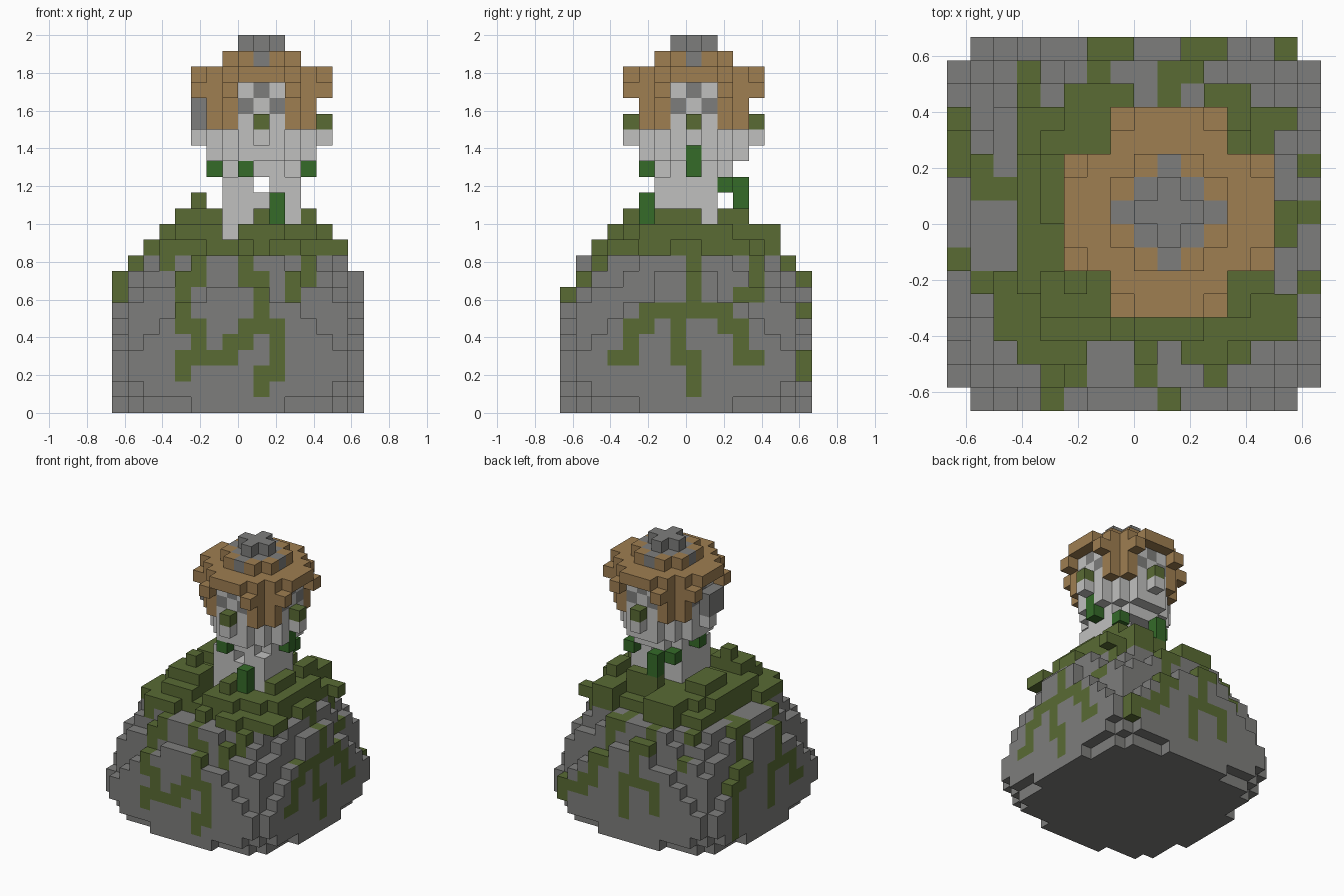
import bpy, bmesh
from mathutils import Vector

cube = bpy.data.objects.get("Cube")
if cube:
    bpy.data.objects.remove(cube, do_unlink=True)

UNIT = 2 / 24          # size of one block
MIDDLE = 8             # grid index of the model's centre
HEAD = (9, 8)          # grid column on which the tower is centred

COLOURS = {
    "rock_grey": (0.208, 0.208, 0.202),
    "moss_green": (0.1, 0.147, 0.034),
    "pale_stone": (0.53, 0.53, 0.52),
    "thatch_brown": (0.345, 0.21, 0.083),
    "crystal_green": (0.035, 0.145, 0.022),
}


def make_material(name, rgb):
    material = bpy.data.materials.new(name)
    material.use_nodes = True
    colour = (*rgb, 1.0)
    material.diffuse_color = colour
    shader = next(n for n in material.node_tree.nodes if n.type == "BSDF_PRINCIPLED")
    shader.inputs["Base Color"].default_value = colour
    shader.inputs["Roughness"].default_value = 1.0
    return material


MATERIALS = {name: make_material(name, rgb) for name, rgb in COLOURS.items()}
blocks = {}            # grid cell -> (part name, colour name)


def fill(part, colour, xs, ys, zs, rule=None):
    """Place blocks in the given half-open ranges where the rule allows."""
    for x in range(*xs):
        for y in range(*ys):
            for z in range(*zs):
                if rule is None or rule(x, y):
                    blocks[x, y, z] = (part, colour)


def around_head(part, colour, zs, rule, reach=5):
    """Place blocks around the tower axis by a rule on the distances to it."""
    cx, cy = HEAD
    fill(part, colour, (cx - reach, cx + reach), (cy - reach, cy + reach), zs,
         lambda x, y: rule(abs(x - cx), abs(y - cy)))


# Boulder: per layer, the half width of the bulging side slabs and the
# squared radius that trims the corners of the core
LAYERS = [(3, 85), (6, 98), (7, 98), (7, 98), (6, 98),
          (5, 98), (4, 98), (2, 85), (2, 73), (0, 64)]


def off_centre(value):
    return abs(value - MIDDLE + 0.5) + 0.5


def in_boulder(u, v, slab, corner):
    if max(u, v) == MIDDLE:
        return min(u, v) <= slab
    return u * u + v * v <= corner


for z, (slab, corner) in enumerate(LAYERS):
    span = (0, 2 * MIDDLE)
    fill("boulder", "rock_grey", span, span, (z, z + 1),
         lambda x, y: in_boulder(off_centre(x), off_centre(y), slab, corner))
for x in range(2 * MIDDLE):
    blocks.pop((x, 0, 8), None)
    if x >= MIDDLE:
        blocks.pop((x, 15, 8), None)


# Creeping vines painted on the outermost blocks of each side
FRONT_VINES = [
    [(3, 9), (3, 9)],
    [(5, 9), (5, 8), (4, 8), (4, 5), (5, 5), (5, 3)],
    [(4, 2), (4, 3), (7, 3), (7, 4), (8, 4), (8, 5), (10, 5), (10, 2), (9, 2), (9, 1)],
    [(8, 9), (8, 8), (9, 8), (9, 5)],
    [(12, 9), (12, 8), (11, 8), (11, 7)],
]
LEFT_VINES = [
    [(8, 9), (8, 6)],
    [(10, 6), (5, 6), (5, 5), (4, 5), (4, 3), (3, 3)],
    [(7, 6), (7, 3), (8, 3), (8, 1)],
    [(10, 6), (10, 5), (11, 5), (11, 3), (12, 3)],
    [(12, 9), (12, 7), (11, 7)],
]
BACK_VINES = [
    [(9, 9), (10, 9), (10, 6)],
    [(10, 6), (11, 6), (11, 4), (12, 4), (12, 3), (14, 3), (14, 2)],
    [(6, 9), (6, 8), (7, 8), (7, 5), (8, 5), (8, 2)],
    [(7, 5), (5, 5), (5, 3)],
]
RIGHT_VINES = [
    [(12, 1), (12, 5)],
    [(11, 5), (11, 6), (10, 6), (10, 8)],
    [(9, 9), (9, 9)],
    [(6, 8), (6, 5), (7, 5), (7, 2)],
    [(6, 5), (4, 5), (4, 3), (3, 3)],
]


def path_cells(path):
    for (a, z), (b, w) in zip(path, path[1:]):
        for across in range(min(a, b), max(a, b) + 1):
            for up in range(min(z, w), max(z, w) + 1):
                yield across, up


def paint_vines(paths, axis, from_high):
    depths = range(2 * MIDDLE)
    order = list(reversed(depths)) if from_high else list(depths)
    for path in paths:
        for across, up in path_cells(path):
            for depth in order:
                cell = (depth, across, up) if axis == "x" else (across, depth, up)
                if cell in blocks:
                    blocks[cell] = ("boulder", "moss_green")
                    break


paint_vines(FRONT_VINES, "y", False)
paint_vines(BACK_VINES, "y", True)
paint_vines(LEFT_VINES, "x", True)
paint_vines(RIGHT_VINES, "x", False)

# Moss patches on the boulder's ledges
for x, y in ((0, 10), (1, 10), (1, 9), (2, 9), (1, 5), (3, 14), (3, 13), (6, 14),
             (9, 14), (9, 13), (7, 15), (10, 15), (8, 1), (11, 1)):
    top = max(z for i, j, z in blocks if (i, j) == (x, y))
    blocks[x, y, top] = ("boulder", "moss_green")


# Moss mound: two broad layers with ragged edges, then loose clumps
def moss(xs, ys, z, rule=None):
    fill("moss_mound", "moss_green", xs, ys, (z, z + 1), rule)


def rounded(limit):
    return lambda x, y: (x - 8) ** 2 + (y - 7.5) ** 2 <= limit


moss((3, 14), (3, 13), 10, rounded(46))
moss((3, 14), (4, 12), 11, rounded(36))
for xs in ((3, 6), (8, 9), (10, 12)):
    moss(xs, (2, 3), 10)
for xs in ((5, 8), (11, 13)):
    moss(xs, (13, 14), 10)
    moss(xs, (12, 14), 11)
moss((2, 3), (3, 6), 10)
moss((12, 15), (3, 5), 10)
moss((12, 15), (12, 13), 10)
moss((14, 15), (7, 9), 10)
moss((4, 11), (3, 4), 11)
for xs, ys in (((4, 7), (4, 6)), ((4, 6), (8, 11)), ((9, 10), (4, 6)),
               ((12, 13), (6, 9)), ((12, 13), (10, 12)), ((8, 11), (11, 12))):
    moss(xs, ys, 12)
moss((5, 6), (5, 6), 13)
for y in range(3, 6):
    blocks.pop((7, y, 11), None)

# Pale stem with a slot through it, flaring into the tower body
fill("stem", "pale_stone", (7, 12), (6, 10), (11, 15))
for y in range(6, 10):
    blocks.pop((9, y, 14), None)
around_head("tower_body", "pale_stone", (15, 16), lambda u, v: u * u + v * v <= 5)
around_head("tower_body", "pale_stone", (16, 21), lambda u, v: u * u + v * v <= 10)
around_head("tower_body", "pale_stone", (17, 18), lambda u, v: {u, v} == {0, 4})

# Grey window arches and mossy sills, the same on all four sides
around_head("window_arches", "rock_grey", (19, 20), lambda u, v: {u, v} == {1, 3})
around_head("window_arches", "rock_grey", (20, 21), lambda u, v: {u, v} == {0, 3})
around_head("sill_moss", "moss_green", (18, 19), lambda u, v: {u, v} == {0, 4})
fill("side_stone", "rock_grey", (5, 6), (7, 9), (18, 20))

# Thatched roof: corner drips, brim, crown and stone finial
around_head("roof", "thatch_brown", (18, 20),
            lambda u, v: min(u, v) == 2 and max(u, v) <= 3)
around_head("roof", "thatch_brown", (20, 21),
            lambda u, v: min(u, v) == 2 and max(u, v) <= 4)
around_head("roof", "thatch_brown", (21, 22),
            lambda u, v: max(u, v) <= 4 and min(u, v) <= 2 and u + v <= 5)
around_head("roof", "thatch_brown", (22, 23), lambda u, v: u * u + v * v <= 5)
around_head("finial", "rock_grey", (22, 23), lambda u, v: u * u + v * v <= 4)
around_head("finial", "rock_grey", (23, 24), lambda u, v: u + v <= 1)

# Green crystals growing from the stem
for x, y, low, high in ((10, 5, 12, 14), (12, 8, 15, 17), (8, 5, 15, 16),
                        (6, 8, 15, 16), (8, 11, 13, 15), (7, 10, 14, 15),
                        (11, 10, 14, 15)):
    fill("crystals", "crystal_green", (x, x + 1), (y, y + 1), (low, high))


# Turn the blocks of each part into a mesh of their exposed faces
def build_part(part):
    bm = bmesh.new()
    corners = {}
    used = []

    def corner_vertex(point):
        key = tuple(round(c) for c in point)
        if key not in corners:
            x, y, z = key
            corners[key] = bm.verts.new(Vector((x - MIDDLE, y - MIDDLE, z)) * UNIT)
        return corners[key]

    for cell, (owner, colour) in blocks.items():
        if owner != part:
            continue
        if colour not in used:
            used.append(colour)
        for axis in range(3):
            for sign in (-1, 1):
                normal = Vector((0, 0, 0))
                normal[axis] = sign
                if tuple(int(c) for c in Vector(cell) + normal) in blocks:
                    continue
                side = Vector((0, 0, 0))
                side[(axis + 1) % 3] = 1
                up = normal.cross(side)
                centre = Vector(cell) + Vector((1, 1, 1)) / 2 + normal / 2
                ring = (-side - up, side - up, side + up, up - side)
                face = bm.faces.new([corner_vertex(centre + r / 2) for r in ring])
                face.material_index = used.index(colour)
    mesh = bpy.data.meshes.new(part)
    bm.to_mesh(mesh)
    bm.free()
    for colour in used:
        mesh.materials.append(MATERIALS[colour])
    bpy.context.collection.objects.link(bpy.data.objects.new(part, mesh))


for part_name in dict.fromkeys(owner for owner, colour in blocks.values()):
    build_part(part_name)
